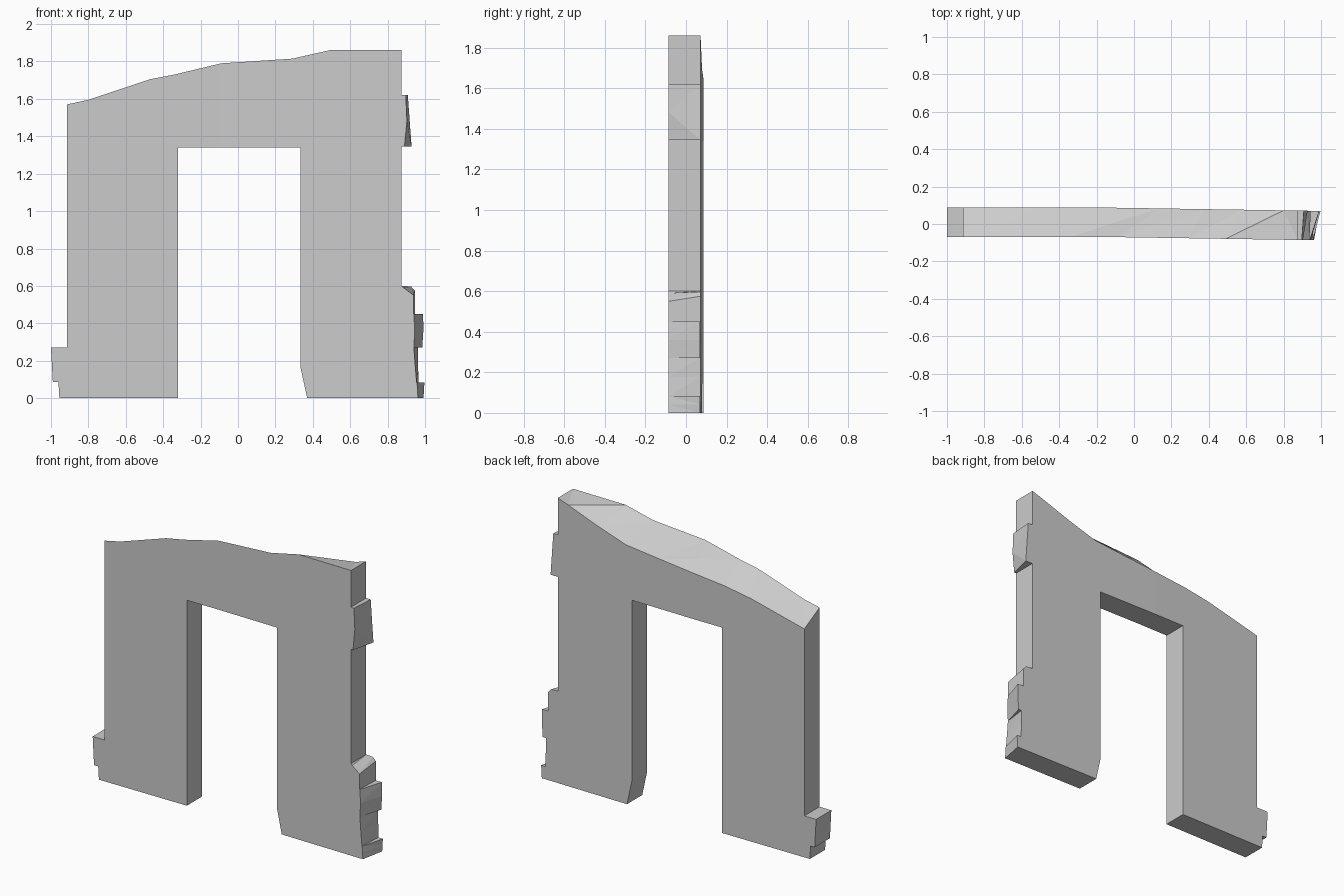
import bpy, bmesh

if "Cube" in bpy.data.objects:
    bpy.data.objects.remove(bpy.data.objects["Cube"])

FRONT, BACK = -0.07, 0.087


def bend(x):
    # the right half of the wall swings slightly towards the front
    return -0.017 * max(0.0, (x + 0.1) / 1.08)


def prism(name, front, back=None):
    """Loft a front (x, z) outline to a matching back outline."""
    back = back or front
    bm = bmesh.new()
    f = [bm.verts.new((x, FRONT, z)) for x, z in front]
    b = [bm.verts.new((x, BACK, z)) for x, z in back]
    bm.faces.new(f)
    bm.faces.new(b[::-1])
    n = len(f)
    for i in range(n):
        j = (i + 1) % n
        bm.faces.new((f[i], b[i], b[j], f[j]))
    # split where the wall bends
    bmesh.ops.bisect_plane(bm, geom=bm.verts[:] + bm.edges[:] + bm.faces[:],
                           plane_co=(-0.1, 0, 0), plane_no=(1, 0, 0))
    for v in bm.verts:
        v.co.y += bend(v.co.x)
    bmesh.ops.triangulate(bm, faces=[p for p in bm.faces if len(p.verts) > 3])
    bmesh.ops.recalc_face_normals(bm, faces=bm.faces)
    me = bpy.data.meshes.new(name)
    bm.to_mesh(me)
    bm.free()
    ob = bpy.data.objects.new(name, me)
    bpy.context.collection.objects.link(ob)
    return ob


# main wall: doorway outline, broken top edge that sits lower at the back
legs = [(0.875, 0), (0.37, 0), (0.335, 0.16), (0.335, 1.34),
        (-0.32, 1.34), (-0.32, 0), (-0.915, 0)]
top_front = [(-0.915, 1.57), (-0.8, 1.595), (-0.47, 1.705), (-0.34, 1.73),
             (-0.09, 1.79), (0.29, 1.815), (0.49, 1.86), (0.875, 1.86)]
top_back = [(-0.915, 1.49), (-0.53, 1.585), (-0.34, 1.617), (0.136, 1.665),
            (0.376, 1.69), (0.58, 1.755), (0.80, 1.835), (0.875, 1.86)]
prism("wall", legs + top_front, legs + top_back)

# left toothed stones
prism("left_upper_stone", [(-0.915, 0.085), (-0.915, 0.27), (-1.0, 0.27), (-0.99, 0.085)])
prism("left_foot_stone", [(-0.915, 0), (-0.915, 0.085), (-0.96, 0.085), (-0.955, 0)])


def right_stone(name, z0, z1, front, back):
    """Stone on the right edge; front/back give x at (bottom, middle, top)."""
    zs = (z0, (z0 + z1) / 2, z1)

    def outline(xs):
        return [(0.875, z0)] + list(zip(xs, zs)) + [(0.875, z1)]
    return prism(name, outline(front), outline(back))


# right toothed stones, which stick out further at the back
right_stone("right_high_stone", 1.345, 1.62, (0.89, 0.903, 0.897), (0.928, 0.918, 0.908))
right_stone("right_foot_stone", 0, 0.083, (0.962, 0.96, 0.957), (0.992, 0.994, 0.997))
right_stone("right_second_stone", 0.083, 0.27, (0.955, 0.947, 0.94), (0.965, 0.963, 0.962))
right_stone("right_third_stone", 0.27, 0.45, (0.94, 0.945, 0.94), (0.985, 0.991, 0.99))
prism("right_cap_stone",
      [(0.875, 0.45), (0.938, 0.45), (0.938, 0.55), (0.885, 0.59), (0.875, 0.6)],
      [(0.875, 0.45), (0.945, 0.45), (0.945, 0.575), (0.925, 0.597), (0.875, 0.6)])
